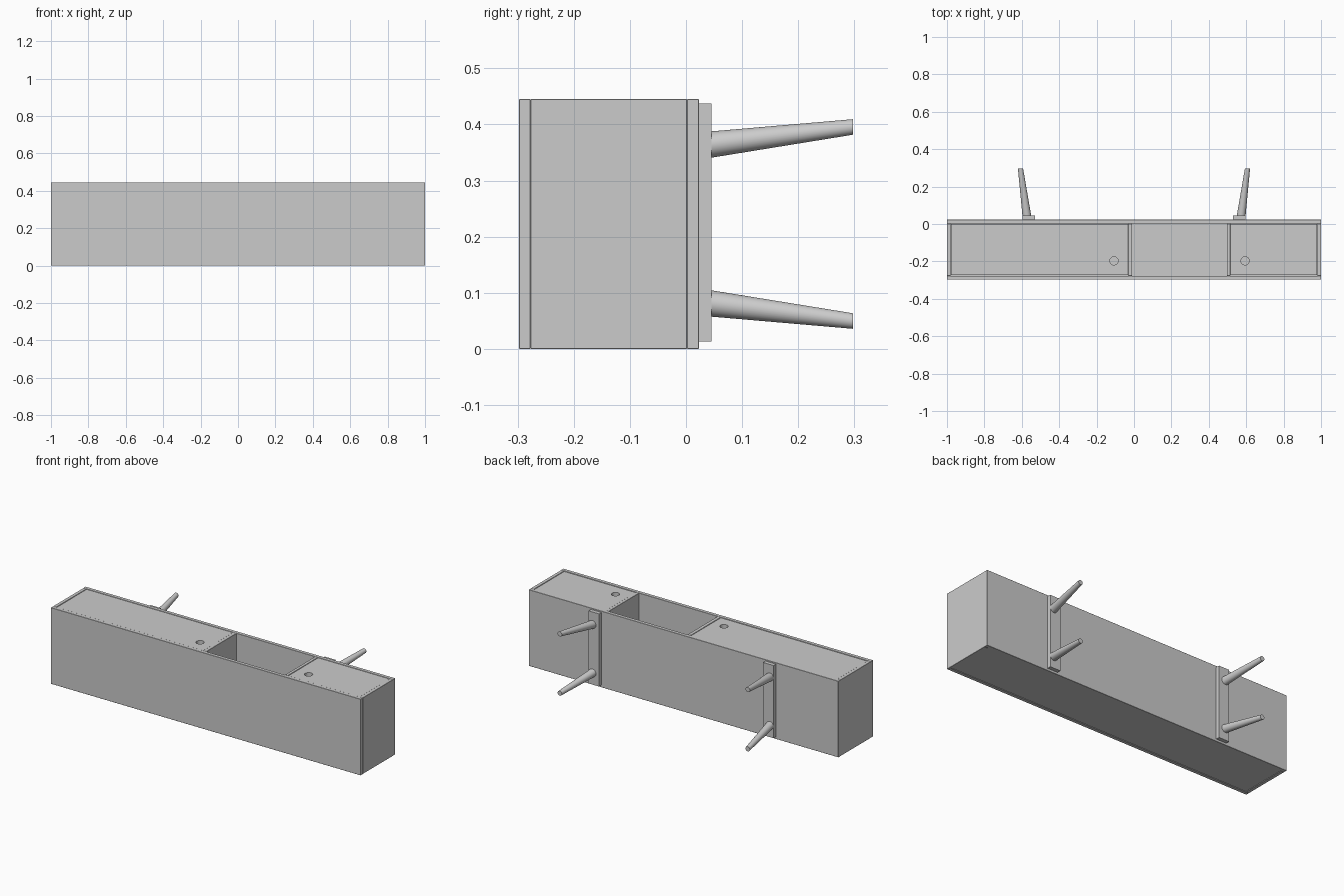
import bpy, bmesh
from mathutils import Vector

if "Cube" in bpy.data.objects:
    bpy.data.objects.remove(bpy.data.objects["Cube"])

H = 0.445           # carcass depth (cabinet lies on its back)
Y0, Y1 = -0.277, 0.002   # inner faces of the two long boards


def finish(bm, name):
    bmesh.ops.recalc_face_normals(bm, faces=bm.faces)
    me = bpy.data.meshes.new(name)
    bm.to_mesh(me)
    bm.free()
    ob = bpy.data.objects.new(name, me)
    bpy.context.collection.objects.link(ob)
    return ob


def box(name, x, y, z, bevel=0.0):
    bm = bmesh.new()
    bmesh.ops.create_cube(bm, size=1)
    for v in bm.verts:
        v.co = Vector([(a + b) / 2 + c * (b - a) for (a, b), c in zip((x, y, z), v.co)])
    if bevel:
        bmesh.ops.bevel(bm, geom=bm.edges[:], offset=bevel, segments=1, affect='EDGES')
    return finish(bm, name)


def leg(name, base, tip, r0, r1):
    # tapered splayed leg running along +y, both ends cut flat
    bm = bmesh.new()
    bmesh.ops.create_cone(bm, cap_ends=True, segments=32, radius1=1, radius2=1, depth=1)
    for v in bm.verts:
        c, r = (base, r0) if v.co.z < 0 else (tip, r1)
        v.co = Vector((c[0] + r * v.co.x, c[1], c[2] + r * v.co.y))
    for f in bm.faces:
        f.smooth = len(f.verts) == 4
    return finish(bm, name)


def door(name, x0, x1, hole_x):
    ob = box(name, (x0, x1), (Y0 + 0.003, Y1 - 0.001), (H - 0.022, H - 0.002))
    # round finger hole
    bm = bmesh.new()
    bmesh.ops.create_cone(bm, cap_ends=True, segments=32, radius1=0.022, radius2=0.022, depth=0.1)
    bmesh.ops.translate(bm, verts=bm.verts, vec=(hole_x, -0.197, H - 0.012))
    cutter = finish(bm, name + "_hole_cutter")
    cutter.hide_render = True
    cutter.hide_set(True)
    mod = ob.modifiers.new("finger_hole", 'BOOLEAN')
    mod.operation = 'DIFFERENCE'
    mod.solver = 'EXACT'
    mod.object = cutter
    # apply, then drop the cutter
    dg = bpy.context.evaluated_depsgraph_get()
    me = bpy.data.meshes.new_from_object(ob.evaluated_get(dg))
    ob.modifiers.clear()
    ob.data = me
    bpy.data.objects.remove(cutter)


# long boards
box("top_board", (-1, 1), (-0.298, Y0), (0, H), 0.001)
box("bottom_board", (-1, 1), (Y1, 0.023), (0, H), 0.001)

# end panels and the dividers beside the open bay
for name, a, b in (("left_side", -1, -0.98), ("right_side", 0.98, 1),
                   ("left_divider", -0.031, -0.011), ("right_divider", 0.497, 0.515)):
    z0 = 0.012 if "divider" in name else 0
    box(name, (a, b), (Y0, Y1), (z0, H), 0.001)

# recessed back panel
box("back_panel", (-0.98, 0.98), (Y0, Y1), (0.003, 0.012))

# doors
door("left_door", -0.978, -0.033, -0.107)
door("right_door", 0.517, 0.978, 0.594)

# leg rails and splayed legs
for s, side in ((-1, "left"), (1, "right")):
    box(side + "_leg_rail", tuple(sorted((s * 0.53, s * 0.597))), (0.023, 0.045), (0.013, 0.437))
    for t, end in ((-1, "back"), (1, "front")):
        leg(f"{side}_{end}_leg",
            (s * 0.573, 0.044, 0.2225 + t * 0.1415),
            (s * 0.607, 0.298, 0.2225 + t * 0.173), 0.0235, 0.0138)
